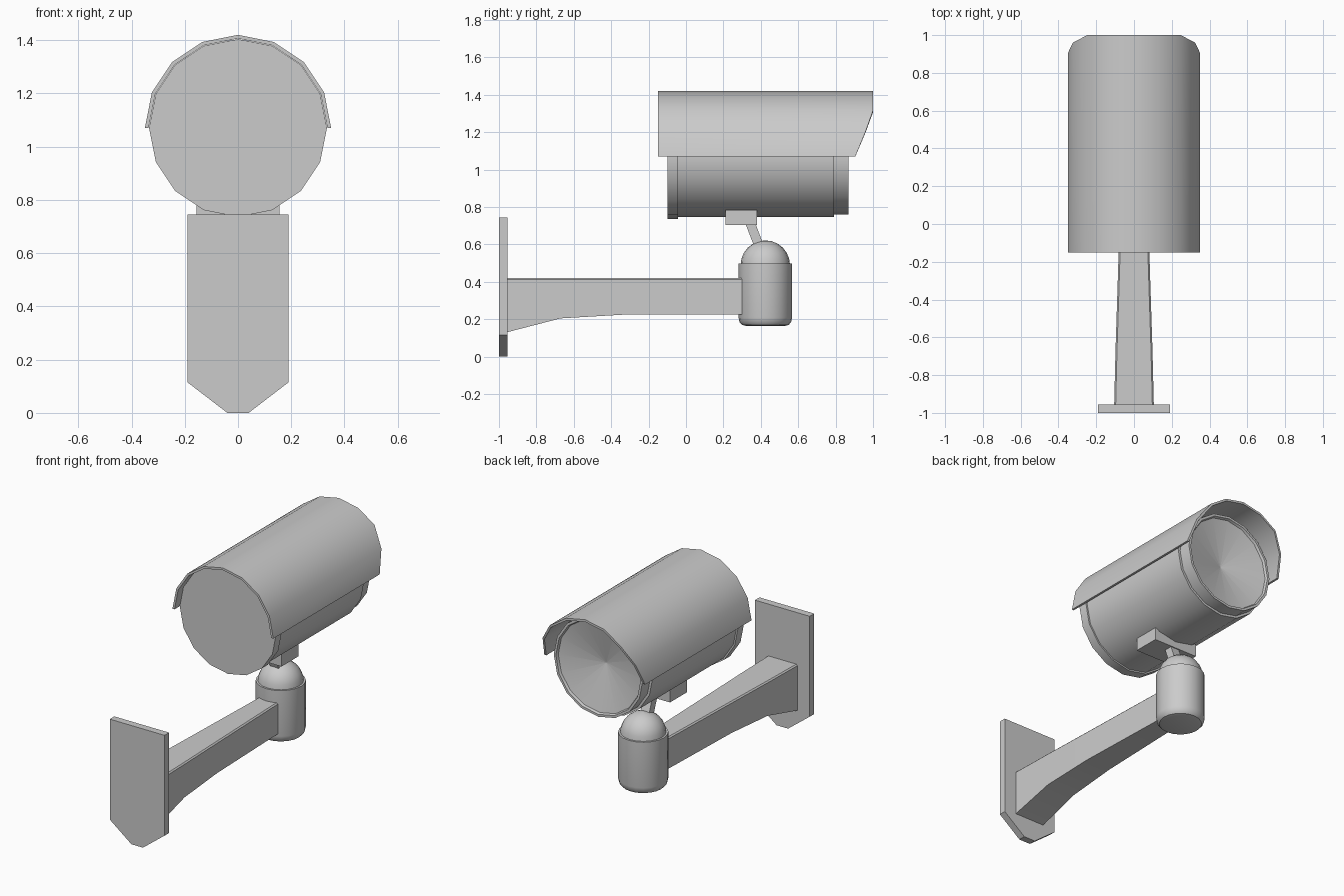
import bpy, bmesh
from math import sin, cos, pi, radians
from mathutils import Matrix

if "Cube" in bpy.data.objects:
    bpy.data.objects.remove(bpy.data.objects["Cube"])


def finish(name, bm, smooth=True):
    bmesh.ops.remove_doubles(bm, verts=bm.verts, dist=1e-5)
    bmesh.ops.recalc_face_normals(bm, faces=bm.faces)
    me = bpy.data.meshes.new(name)
    bm.to_mesh(me)
    bm.free()
    ob = bpy.data.objects.new(name, me)
    bpy.context.collection.objects.link(ob)
    if smooth:
        bpy.ops.object.select_all(action='DESELECT')
        ob.select_set(True)
        bpy.context.view_layer.objects.active = ob
        bpy.ops.object.shade_smooth_by_angle(angle=radians(30))
    return ob


def loft(name, rings, closed_rings=True, smooth=True):
    """Skin a list of equal-length point rings and cap both ends."""
    bm = bmesh.new()
    vs = [[bm.verts.new(p) for p in r] for r in rings]
    n = len(vs[0])
    for a, b in zip(vs, vs[1:]):
        for i in range(n):
            j = (i + 1) % n
            bm.faces.new((a[i], a[j], b[j], b[i]))
    if closed_rings:
        bm.faces.new(vs[0])
        bm.faces.new(vs[-1])
    return finish(name, bm, smooth)


def lathe(name, profile, segs, place, caps=False):
    """Revolve (radius, height) points; place maps (u, v, h) to xyz."""
    rings = [[place(r * cos(2 * pi * i / segs), r * sin(2 * pi * i / segs), h)
              for i in range(segs)] for r, h in profile]
    return loft(name, rings, caps)


def box(name, size, loc, tilt=0):
    bm = bmesh.new()
    m = Matrix.Translation(loc) @ Matrix.Rotation(tilt, 4, 'X') @ Matrix.Diagonal((*size, 1))
    bmesh.ops.create_cube(bm, size=1, matrix=m)
    return finish(name, bm, False)


# Wall plate with a pointed lower end
outline = [(-.19, .745), (-.19, .115), (-.04, 0), (.04, 0), (.19, .115), (.19, .745)]
loft("wall_plate", [[(x, y, z) for x, z in outline] for y in (-1, -.955)], smooth=False)

# Tapering arm: (y, half width, bottom z)
arm = []
for y, w, z in [(-.96, .105, .13), (-.67, .098, .205), (-.33, .087, .225), (.32, .067, .225)]:
    arm.append([(-w, y, z), (w, y, z), (w, y, .412), (w - .008, y, .42),
                (-w + .008, y, .42), (-w, y, .412)])
loft("arm", arm)

# Upright housing at the arm's end, with a ball joint on top
CY = .424
upright = lambda u, v, h: (u, CY + v, h)
lathe("joint_housing", [(.105, .165), (.125, .17), (.138, .185), (.143, .21),
                        (.143, .497), (.128, .497)], 20, upright, caps=True)
ball = [(.132 * cos(a), .49 + .132 * sin(a)) for a in [i * pi / 12 for i in range(6)]]
lathe("joint_ball", ball + [(.0001, .622)], 20, upright)

# Tilted strut and saddle block under the camera
box("strut", (.06, .05, .18), (0, .37, .645), radians(21))
box("saddle", (.31, .17, .08), (0, .295, .745))

# Camera barrel: rear cap, tube, front ring and concave window
CZ = 1.07
along = lambda u, v, h: (u, h, CZ + v)
lathe("camera_body", [(.0001, -.1), (.334, -.1), (.334, -.042), (.324, -.042),
                      (.324, .79), (.309, .79), (.309, .87), (.294, .87),
                      (.288, .855), (.0001, .79)], 16, along)

# Half-round sun shield, its front edge cut back at the sides
front_y = [.905, .96, 1, 1, 1, 1, 1, .96, .905]
sections = []
for i, fy in enumerate(front_y):
    a = i * pi / 8
    ring = []
    for r, y in [(.35, -.15), (.35, fy), (.336, fy), (.336, -.15)]:
        ring.append((r * cos(a), y, CZ + r * sin(a)))
    sections.append(ring)
loft("sun_shield", sections)
